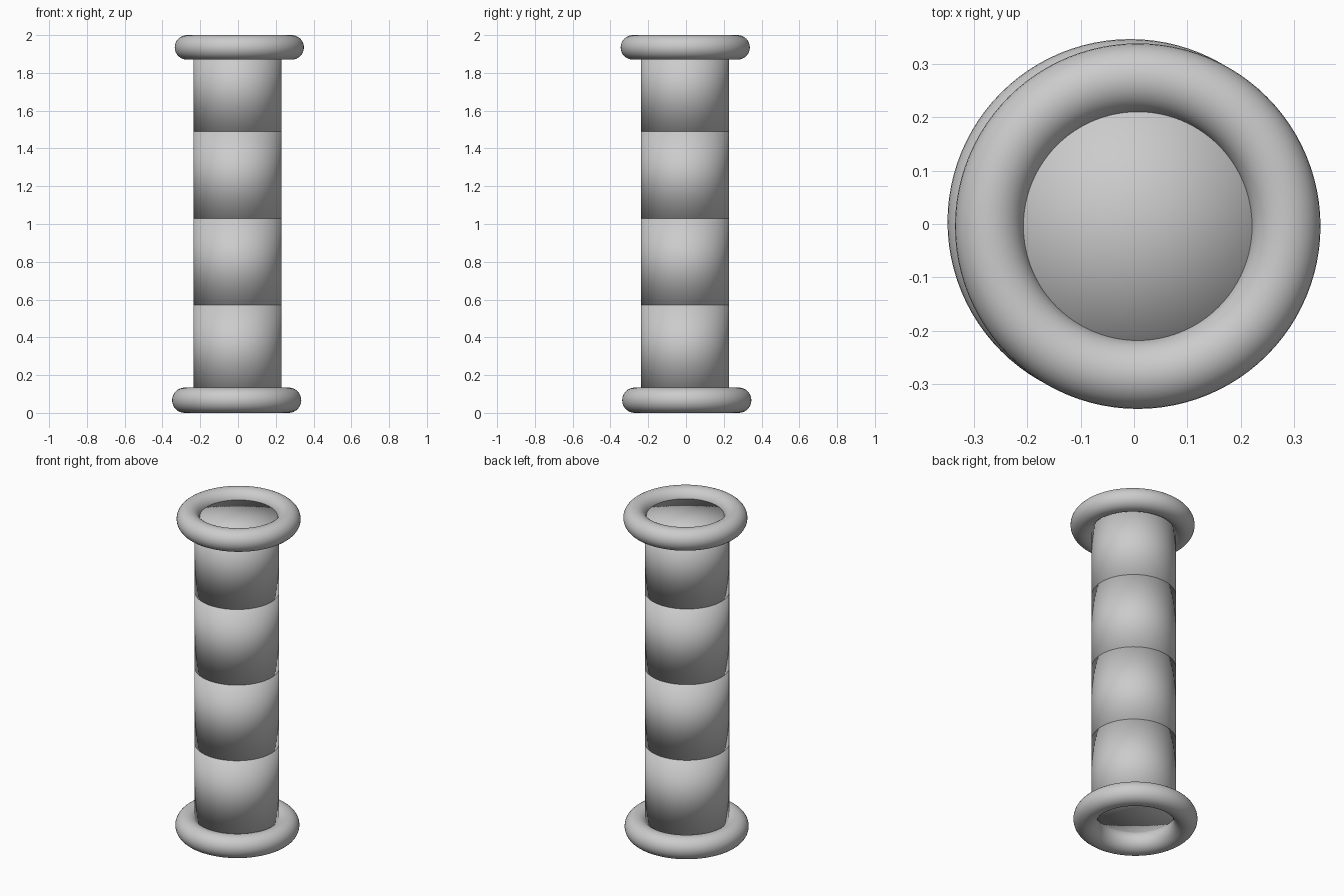
import bpy

if "Cube" in bpy.data.objects:
    bpy.data.objects.remove(bpy.data.objects["Cube"])

SHAFT_R = 0.233
SEG_H = 0.46
SHAFT_BASE = 0.11


def finish(name):
    ob = bpy.context.object
    ob.name = name
    bpy.ops.object.shade_smooth()
    return ob


def ring(name, x, y, z, minor):
    bpy.ops.mesh.primitive_torus_add(
        major_segments=96, minor_segments=32,
        major_radius=0.342 - minor, minor_radius=minor, location=(x, y, z))
    return finish(name)


# Shaft: four stacked drums, softly shaded over their capped ends
for i in range(4):
    bpy.ops.mesh.primitive_cylinder_add(
        vertices=96, radius=SHAFT_R, depth=SEG_H, end_fill_type='TRIFAN',
        location=(-0.003, -0.006, SHAFT_BASE + SEG_H * (i + 0.5)))
    finish(f"shaft_drum_{i + 1}")

# Rings at the foot and head, very slightly off axis
ring("base_ring", -0.007, 0.004, 0.067, 0.067)
ring("top_ring", 0.007, -0.004, 1.935, 0.065)
